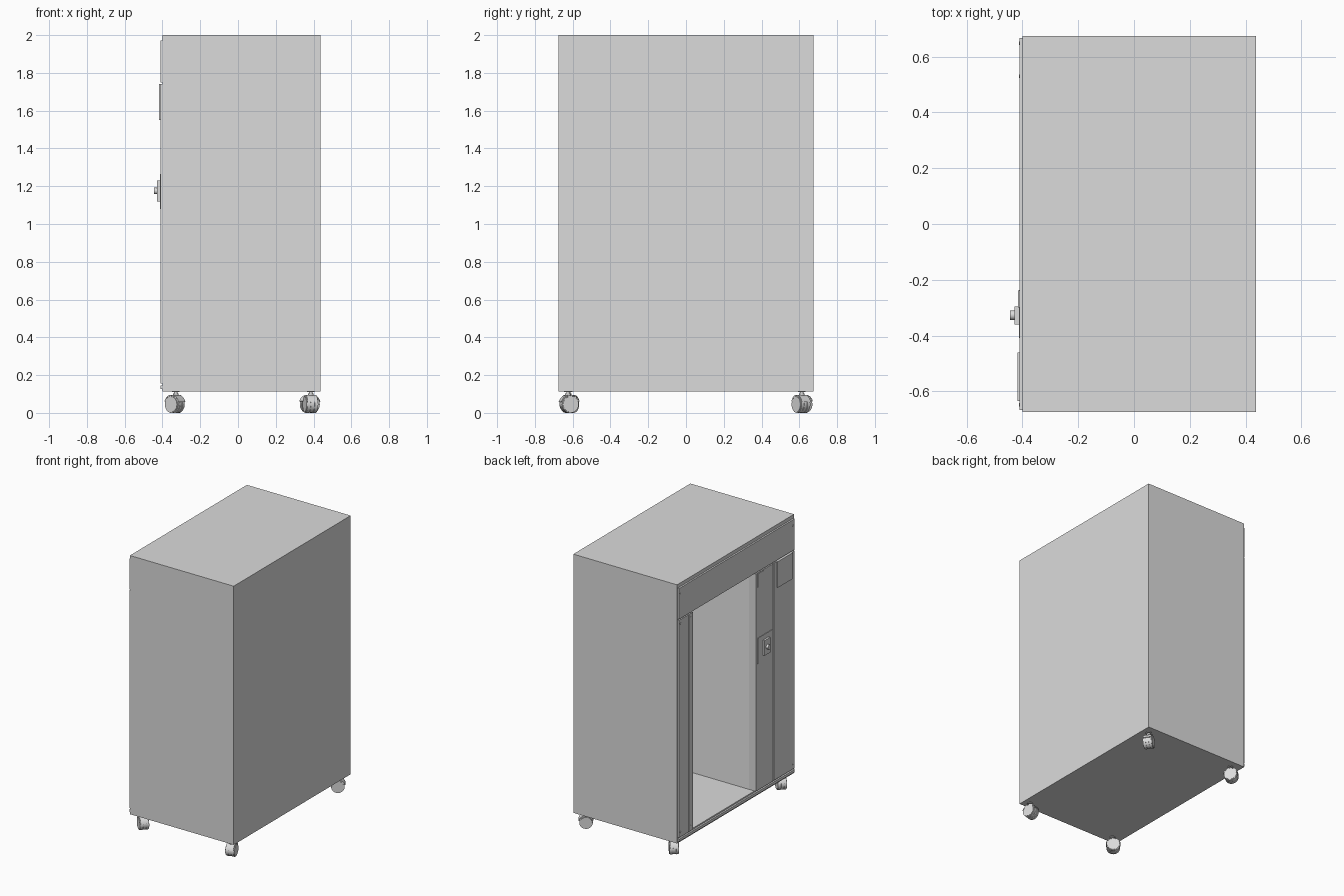
import bpy
import bmesh
import math
from mathutils import Matrix, Vector

old = bpy.data.objects.get("Cube")
if old:
    bpy.data.objects.remove(old, do_unlink=True)


def material(name, value):
    m = bpy.data.materials.new(name)
    m.use_nodes = True
    col = (value, value, value, 1)
    m.diffuse_color = col
    m.node_tree.nodes["Principled BSDF"].inputs["Base Color"].default_value = col
    return m


CASE = material("case grey", 0.71)
LINER = material("partition light grey", 0.95)


def finish(name, bm, mat=CASE, smooth=False):
    mesh = bpy.data.meshes.new(name)
    bm.to_mesh(mesh)
    bm.free()
    mesh.materials.append(mat)
    ob = bpy.data.objects.new(name, mesh)
    bpy.context.collection.objects.link(ob)
    if smooth:
        bpy.ops.object.select_all(action="DESELECT")
        ob.select_set(True)
        bpy.context.view_layer.objects.active = ob
        bpy.ops.object.shade_smooth_by_angle(angle=math.radians(35))
    return ob


def box(name, x, y, z, mat=CASE):
    """Box from (low, high) pairs on each axis."""
    bm = bmesh.new()
    bmesh.ops.create_cube(bm, size=1)
    for v in bm.verts:
        v.co = Vector([(r[0] + r[1]) / 2 + c * (r[1] - r[0]) for r, c in zip((x, y, z), v.co)])
    return finish(name, bm, mat)


def add_cylinder(bm, radius, length, centre, axis, segments=24):
    turn = Vector((0, 0, 1)).rotation_difference(Vector(axis)).to_matrix().to_4x4()
    bmesh.ops.create_cone(bm, cap_ends=True, segments=segments, radius1=radius, radius2=radius,
                          depth=length, matrix=Matrix.Translation(centre) @ turn)


# Outer dimensions of the case and of the front opening
X0, X1, Y, Z0, Z1 = -0.40, 0.437, 0.674, 0.114, 2.0
T = 0.012
OPEN_R, OPEN_L, OPEN_Z0, OPEN_Z1 = -0.22, 0.507, 0.155, 1.745
FACE = -0.41
DEEP = -0.355

# Sheet metal case
box("back_wall", (X1 - T, X1), (-Y, Y), (Z0, Z1))
box("top_panel", (X0, X1 - T), (-Y, Y), (Z1 - T, Z1))
box("base_panel", (X0, X1 - T), (-Y, Y), (Z0, Z0 + T))
for side, name in ((1, "left"), (-1, "right")):
    box(name + "_side_wall", (X0, X1 - T), sorted((side * Y, side * (Y - T))), (Z0 + T, Z1 - T))

# Frame around the opening
box("frame_header", (X0 + .002, DEEP), (-Y + T, Y - T), (OPEN_Z1, Z1 - T))
box("frame_sill", (X0 + .002, DEEP), (-Y + T, Y - T), (Z0 + T, OPEN_Z0))
box("frame_left_post", (X0 + .002, DEEP), (OPEN_L, Y - T), (OPEN_Z0, OPEN_Z1))
box("frame_right_post", (X0 + .002, DEEP), (-Y + T, OPEN_R), (OPEN_Z0, OPEN_Z1))

# Inner compartment: grey floor and ceiling between two pale partitions
IN = (DEEP, X1 - T)
box("inner_floor", IN, (OPEN_R, OPEN_L), (OPEN_Z0 - T, OPEN_Z0))
box("inner_ceiling", IN, (OPEN_R, OPEN_L), (OPEN_Z1, OPEN_Z1 + T))
box("right_partition", IN, (OPEN_R - T, OPEN_R), (OPEN_Z0, OPEN_Z1), LINER)
box("left_partition", IN, (OPEN_L, OPEN_L + T), (OPEN_Z0, OPEN_Z1), LINER)

# Cover panels with narrow gaps between them
PX = (FACE, X0 + .002)
box("header_cover", PX, (-.667, .667), (1.748, 1.972))
box("sill_strip", PX, (-.667, .667), (Z0 + .012, .145))
box("left_cover", PX, (.558, .667), (.155, 1.74))
box("left_edge_strip", PX, (OPEN_L, .55), (.155, 1.74))
box("lock_panel", PX, (-.418, OPEN_R), (.155, 1.74))
box("control_panel", PX, (-.667, -.426), (.155, 1.74))

# Display, small sensor and lock
box("display_frame", (-.418, FACE), (-.635, -.46), (1.55, 1.74))
box("sensor_box", (-.415, FACE), (-.30, -.238), (1.635, 1.735))
box("lock_plate", (-.413, FACE), (-.405, -.237), (1.08, 1.265))
box("lock_box", (-.428, -.413), (-.36, -.295), (1.12, 1.23))
bm = bmesh.new()
add_cylinder(bm, .017, .02, (-.435, -.327, 1.175), (1, 0, 0))
finish("lock_knob", bm, smooth=True)

# Panel screws, nearly flush
bm = bmesh.new()
for y, heights in ((.648, (.19, 1.71, 1.93)), (.53, (.19, 1.71)),
                   (-.648, (.19, 1.93)), (-.403, (.19, 1.71))):
    for z in heights:
        add_cylinder(bm, .006, .003, (FACE, y, z), (1, 0, 0), 10)
finish("panel_screws", bm, smooth=True)


# Swivel casters: twin wheels around a solid core, with a hood and a stem
def caster(name, x, y, degrees):
    place = Matrix.Translation((x, y, 0)) @ Matrix.Rotation(math.radians(degrees), 4, "Z")
    parts = {}
    bm = bmesh.new()
    for s in (-1, 1):
        add_cylinder(bm, .045, .024, (s * .02, .006, .045), (1, 0, 0), 28)
    rims = [e for e in bm.edges if e.calc_face_angle() > 1]
    bmesh.ops.bevel(bm, geom=rims, offset=.004, segments=2, affect="EDGES")
    parts["wheels"] = bm

    bm = bmesh.new()
    add_cylinder(bm, .044, .018, (0, .006, .045), (1, 0, 0), 28)
    parts["core"] = bm

    bm = bmesh.new()
    add_cylinder(bm, .009, .03, (0, 0, .1), (0, 0, 1), 16)
    add_cylinder(bm, .02, .004, (0, 0, Z0 - .002), (0, 0, 1), 20)
    add_cylinder(bm, .015, .014, (0, 0, .095), (0, 0, 1), 20)
    parts["stem"] = bm

    # Hood: an arc strip over the wheels, thickened inward
    bm = bmesh.new()
    rows = []
    for i in range(13):
        a = math.radians(15 + 145 * i / 12)
        rows.append([bm.verts.new((sx * .028, .006 - .051 * math.cos(a), .045 + .051 * math.sin(a)))
                     for sx in (-1, 1)])
    for p, q in zip(rows, rows[1:]):
        bm.faces.new((p[0], p[1], q[1], q[0]))
    bmesh.ops.recalc_face_normals(bm, faces=bm.faces[:])
    bmesh.ops.solidify(bm, geom=bm.faces[:], thickness=.005)
    bmesh.ops.recalc_face_normals(bm, faces=bm.faces[:])
    parts["hood"] = bm

    for part, bm in parts.items():
        bmesh.ops.transform(bm, matrix=place, verts=bm.verts[:])
        finish(name + "_caster_" + part, bm, smooth=True)


caster("front_right", -.33, -.62, 50)
caster("front_left", .385, -.625, 15)
caster("back_left", .385, .612, 125)
caster("back_right", -.33, .612, 40)
